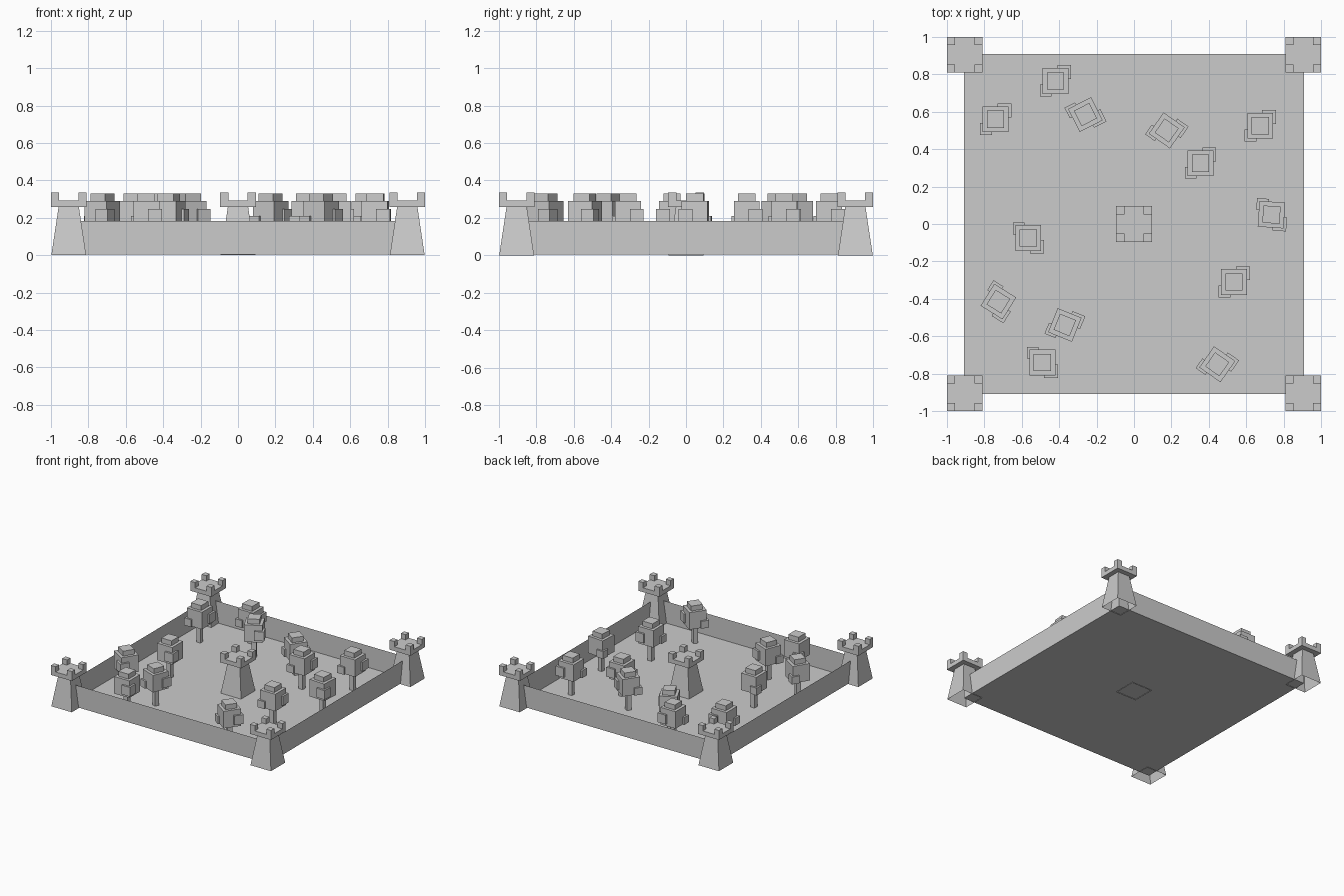
import bpy
import bmesh
from math import radians
from mathutils import Matrix, Vector

cube = bpy.data.objects.get("Cube")
if cube:
    bpy.data.objects.remove(cube, do_unlink=True)

stone = bpy.data.materials.new("plain_grey")
stone.use_nodes = True
grey = (0.6, 0.6, 0.6, 1)
stone.diffuse_color = grey
stone.node_tree.nodes["Principled BSDF"].inputs["Base Color"].default_value = grey


def box(bm, x, y, z):
    """Box from (low, high) pairs; returns its vertices."""
    lo, hi = Vector((x[0], y[0], z[0])), Vector((x[1], y[1], z[1]))
    size = hi - lo
    mat = Matrix.Translation((lo + hi) / 2) @ Matrix.Diagonal((*size, 1))
    return bmesh.ops.create_cube(bm, size=1, matrix=mat)["verts"]


def square(bm, half, z):
    """Centred box given by half width."""
    return box(bm, (-half, half), (-half, half), z)


def remove_faces(bm, verts, direction):
    """Open a box on the side facing the given z direction."""
    faces = {f for v in verts for f in v.link_faces}
    bm.normal_update()
    bmesh.ops.delete(bm, geom=[f for f in faces if f.normal.z * direction > 0.9],
                     context="FACES_ONLY")


def to_mesh(bm, name):
    mesh = bpy.data.meshes.new(name)
    bm.to_mesh(mesh)
    bm.free()
    mesh.materials.append(stone)
    return mesh


def place(name, mesh, x=0, y=0, turn=0):
    obj = bpy.data.objects.new(name, mesh)
    obj.location = (x, y, 0)
    obj.rotation_euler.z = radians(turn)
    bpy.context.scene.collection.objects.link(obj)


# Courtyard: floor with thin surrounding walls, open at the top
bm = bmesh.new()
remove_faces(bm, square(bm, 0.908, (0.004, 0.182)), 1)
place("courtyard_walls", to_mesh(bm, "courtyard_walls"))

# Tower: tapered hollow shaft, square head and four corner merlons
bm = bmesh.new()
shaft = square(bm, 0.093, (0, 0.26))
for v in shaft:
    if v.co.z > 0.1:
        v.co.x *= 0.58
        v.co.y *= 0.58
remove_faces(bm, shaft, -1)
square(bm, 0.095, (0.258, 0.293))
for sx in (-1, 1):
    for sy in (-1, 1):
        box(bm, sorted((sx * 0.052, sx * 0.095)),
            sorted((sy * 0.052, sy * 0.095)), (0.293, 0.336))
tower = to_mesh(bm, "tower")
place("centre_tower", tower)
for sx, side in ((-1, "right"), (1, "left")):
    for sy, end in ((-1, "front"), (1, "back")):
        place(f"{end}_{side}_tower", tower, sx * 0.905, sy * 0.905)

# Tree: trunk, blocky crown, cap and two leaf clumps on opposite corners
bm = bmesh.new()
square(bm, 0.018, (0.004, 0.16))
square(bm, 0.069, (0.15, 0.29))
square(bm, 0.046, (0.29, 0.33))
box(bm, (0.01, 0.084), (0.01, 0.084), (0.17, 0.246))
box(bm, (-0.083, -0.02), (-0.083, -0.02), (0.15, 0.21))
tree = to_mesh(bm, "tree")

# Tree positions and turns
trees = [(-0.74, 0.56, 0), (-0.42, 0.765, 0), (-0.26, 0.585, -63),
         (0.175, 0.5, -35), (0.675, 0.525, 0), (0.355, 0.325, 0),
         (0.735, 0.05, -94), (0.535, -0.31, 0), (0.445, -0.75, -35),
         (-0.49, -0.74, -90), (-0.37, -0.54, -22), (-0.725, -0.415, -122),
         (-0.565, -0.075, -90)]
for i, (x, y, turn) in enumerate(trees, 1):
    place(f"tree_{i}", tree, x, y, turn)
